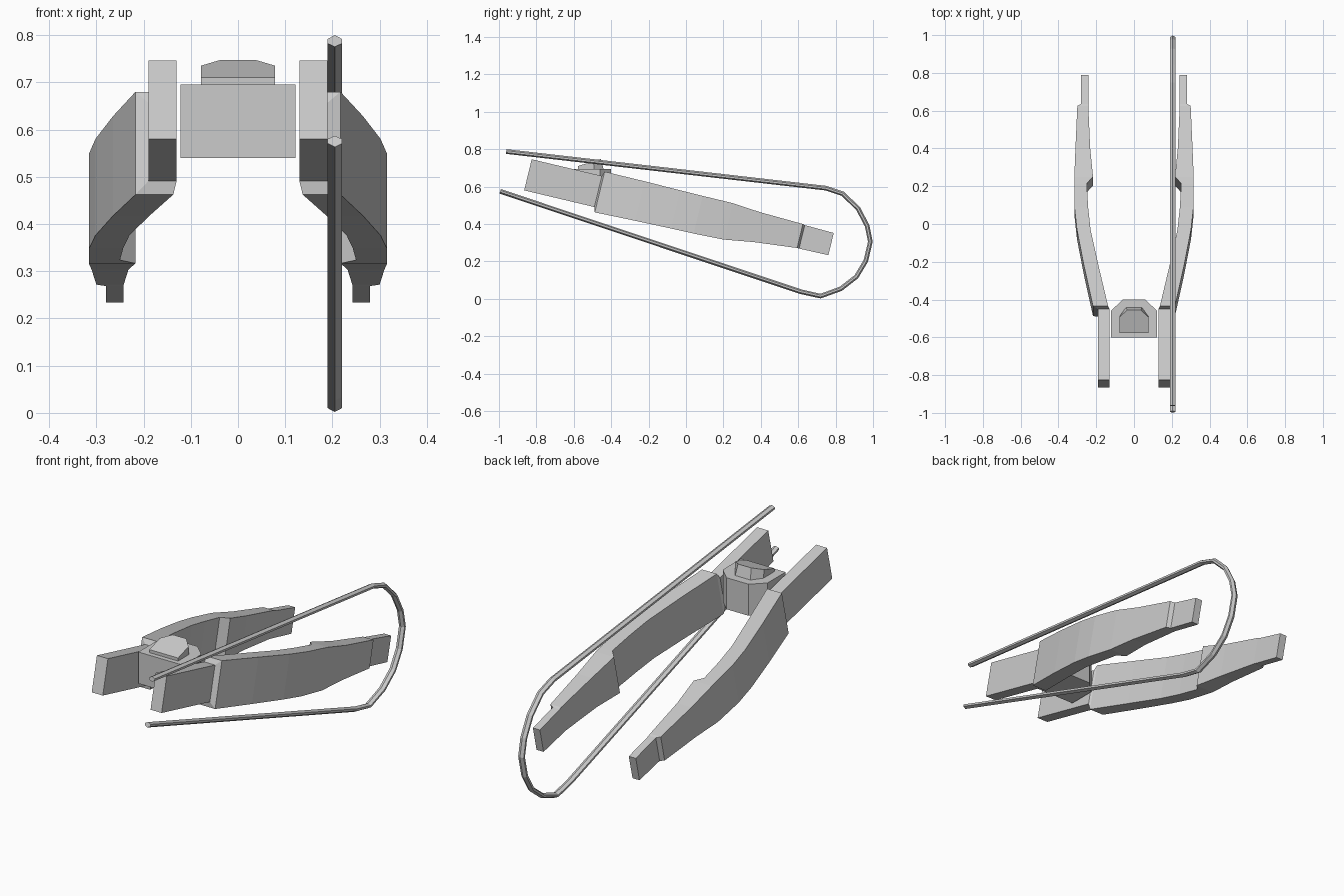
import bpy, bmesh
from mathutils import Vector

if "Cube" in bpy.data.objects:
    bpy.data.objects.remove(bpy.data.objects["Cube"])


def loft(name, rings):
    """Closed flat-shaded solid through rings that share a vertex count."""
    bm = bmesh.new()
    loops = [[bm.verts.new(p) for p in ring] for ring in rings]
    n = len(rings[0])
    for a, b in zip(loops, loops[1:]):
        for i in range(n):
            j = (i + 1) % n
            bm.faces.new((a[i], a[j], b[j], b[i]))
    bm.faces.new(loops[0][::-1])
    bm.faces.new(loops[-1])
    bmesh.ops.recalc_face_normals(bm, faces=bm.faces)
    mesh = bpy.data.meshes.new(name)
    bm.to_mesh(mesh)
    bm.free()
    obj = bpy.data.objects.new(name, mesh)
    bpy.context.collection.objects.link(obj)
    return obj


# Tilted side arms: top y, top z, height, inner x, outer x
stations = [
    (-.825, .746, .171, .13, .19),
    (-.45, .657, .171, .13, .19),
    (-.435, .68, .224, .137, .217),
    (-.22, .628, .217, .188, .265),
    (-.03, .58, .21, .23, .302),
    (.09, .55, .207, .243, .315),
    (.215, .52, .202, .25, .316),
    (.25, .511, .2, .217, .316),
    (.40, .462, .163, .232, .31),
    (.625, .40, .132, .242, .30),
    (.635, .394, .129, .242, .28),
    (.79, .352, .122, .242, .28),
]
down = Vector((0, -.235, -.972))
for side, label in ((1, "right_arm"), (-1, "left_arm")):
    rings = []
    for y, z, h, xi, xo in stations:
        top_in, top_out = Vector((side * xi, y, z)), Vector((side * xo, y, z))
        rings.append([top_in, top_out, top_out + down * h, top_in + down * h])
    loft(label, rings)

# Centre hub with chamfered back corners
hub = [(-.122, -.6), (.122, -.6), (.122, -.46), (.06, -.4), (-.06, -.4), (-.122, -.46)]
loft("centre_hub", [[(x, y, z) for x, y in hub] for z in (.54, .695)])

# Wedge cap on the hub, its top sloping up to the back
cap_base = [(-.078, -.577), (.078, -.577), (.078, -.49), (.042, -.44), (-.042, -.44), (-.078, -.49)]
cap_top = [(-.078, -.577), (.078, -.577), (.078, -.495), (.036, -.455), (-.036, -.455), (-.078, -.495)]
loft("hub_cap", [[(x, y, .69) for x, y in cap_base],
                 [(x, y, .71 + (y + .577) * .31) for x, y in cap_top]])

# Looped band beside the right arm: outer path in y, z
path = [Vector(p) for p in (
    (-.96, .80), (.75, .604), (.845, .572), (.93, .49), (.98, .395), (.998, .305),
    (.973, .198), (.92, .11), (.834, .043), (.72, .002), (.61, .026), (-.998, .563))]
section = [(0, 0), (.015, .008), (.015, .018), (0, .025), (-.015, .018), (-.015, .008)]
rings = []
for i, p in enumerate(path):
    t_in = (p - path[max(i - 1, 0)]).normalized()
    t_out = (path[min(i + 1, len(path) - 1)] - p).normalized()
    t = (t_in + t_out).normalized()
    inward = Vector((t.y, -t.x))
    rings.append([(.205 + dx, p.x + inward.x * d, p.y + inward.y * d) for dx, d in section])
loft("looped_band", rings)
